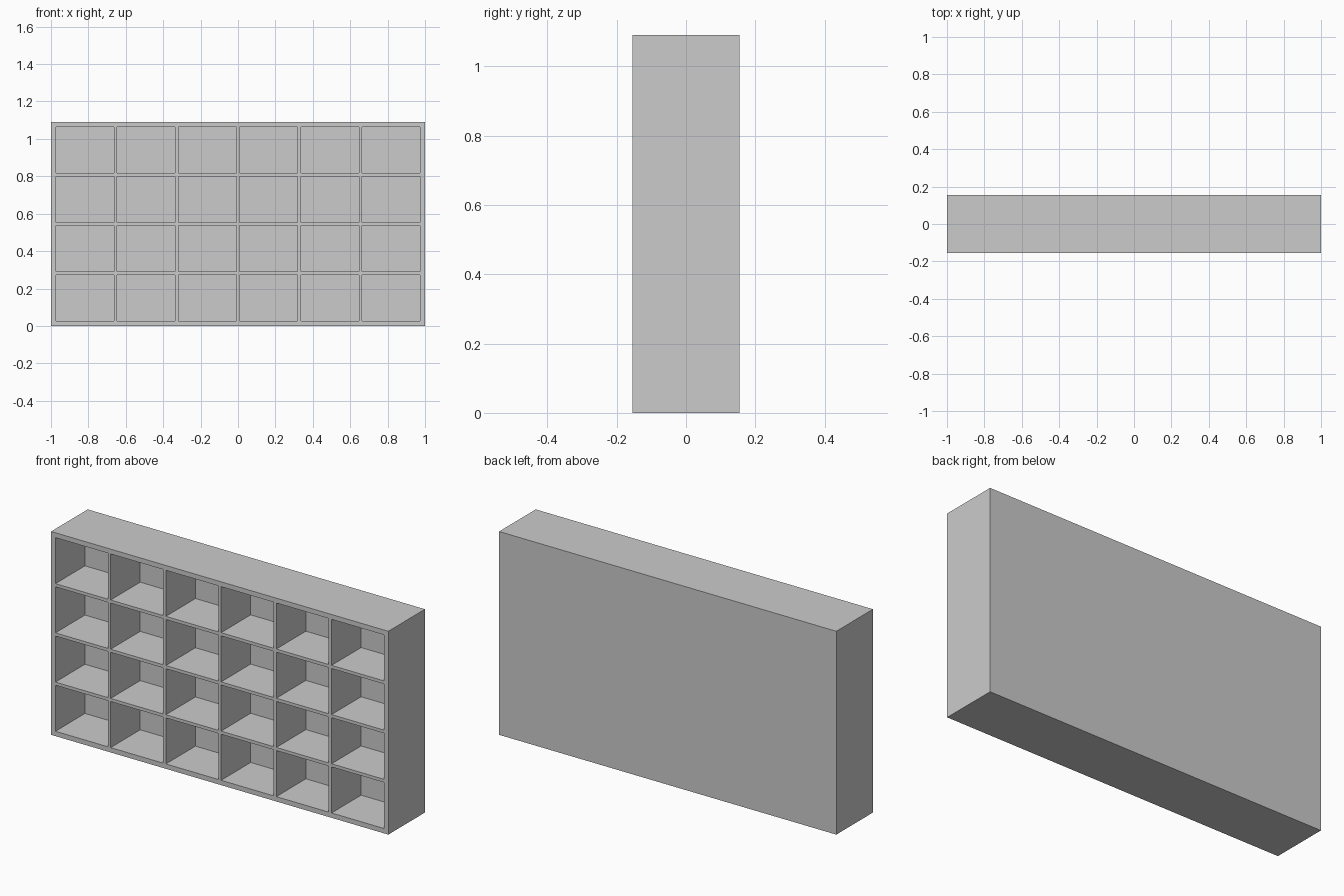
import bpy, bmesh
from mathutils import Vector

if "Cube" in bpy.data.objects:
    bpy.data.objects.remove(bpy.data.objects["Cube"])

COLS, ROWS = 6, 4
W, D, H = 2.0, 0.31, 1.09
WALL, DIVIDER, POCKET = 0.026, 0.017, 0.25


def board_lines(start, size, count):
    """Edges of the outer walls and dividers along one axis."""
    cell = (size - 2 * WALL - (count - 1) * DIVIDER) / count
    lines = [start]
    pos = start + WALL
    for _ in range(count):
        lines += [pos, pos + cell]
        pos += cell + DIVIDER
    return lines + [start + size]


xs = board_lines(-W / 2, W, COLS)
zs = board_lines(0, H, ROWS)
bm = bmesh.new()

# Front sheet divided into board faces and compartment openings
grid = [[bm.verts.new((x, -D / 2, z)) for z in zs] for x in xs]
openings = []
for i in range(len(xs) - 1):
    for j in range(len(zs) - 1):
        f = bm.faces.new((grid[i][j], grid[i + 1][j], grid[i + 1][j + 1], grid[i][j + 1]))
        if i % 2 and j % 2:
            openings.append(f)

# Outer case: sides, top, bottom and back
border = [e for e in bm.edges if e.is_boundary]
ext = bmesh.ops.extrude_edge_only(bm, edges=border)["geom"]
bmesh.ops.translate(bm, vec=Vector((0, D, 0)),
                    verts=[g for g in ext if isinstance(g, bmesh.types.BMVert)])
bmesh.ops.contextual_create(bm, geom=[e for e in bm.edges if e.is_boundary])

# Compartments pushed in from the front
for f in openings:
    pocket = bmesh.ops.extrude_discrete_faces(bm, faces=[f])["faces"][0]
    bmesh.ops.translate(bm, vec=Vector((0, POCKET, 0)), verts=pocket.verts)

bmesh.ops.recalc_face_normals(bm, faces=bm.faces)
mesh = bpy.data.meshes.new("cubby_shelf")
bm.to_mesh(mesh)
bm.free()
shelf = bpy.data.objects.new("cubby_shelf", mesh)
bpy.context.collection.objects.link(shelf)
